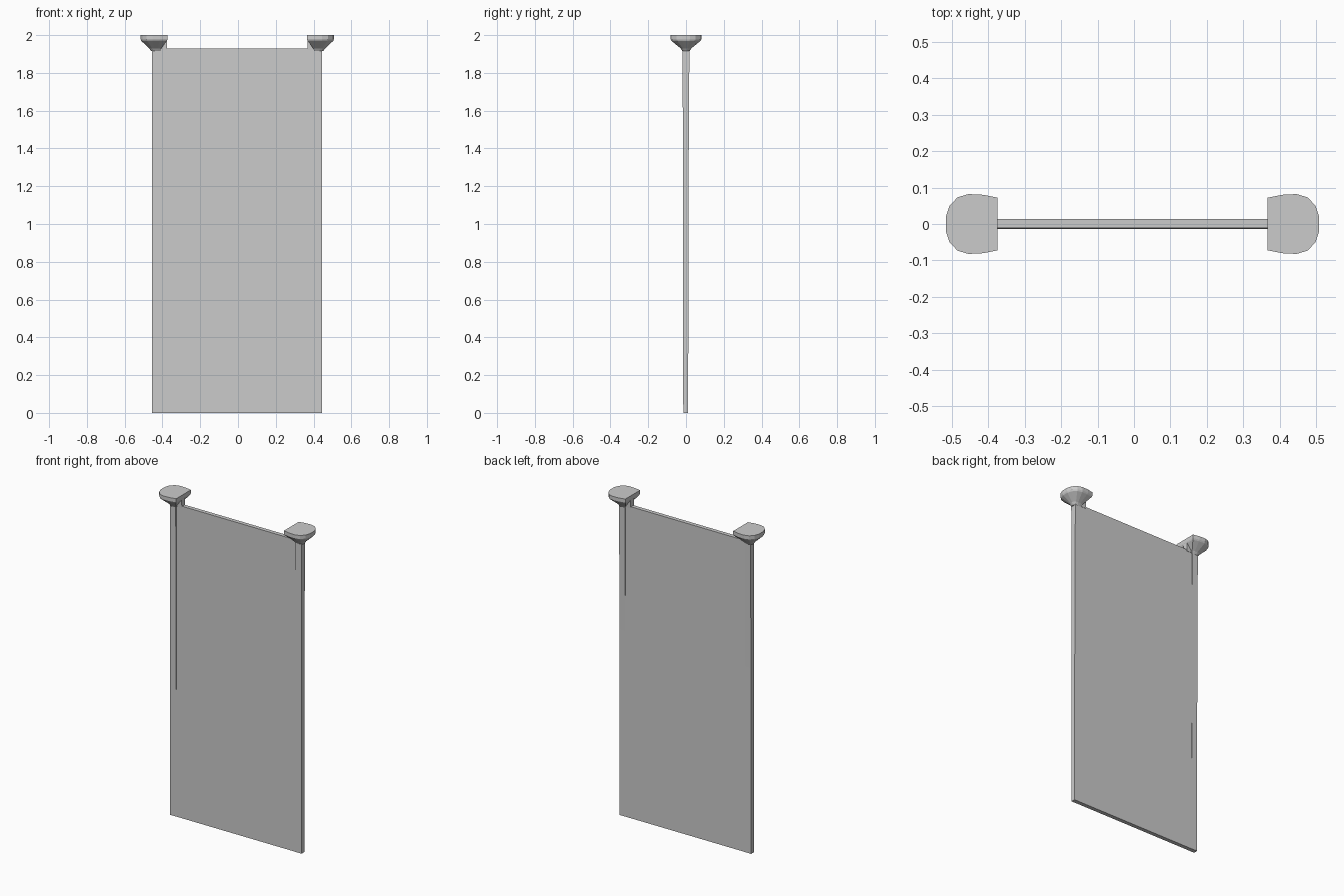
import bpy, bmesh

if "Cube" in bpy.data.objects:
    bpy.data.objects.remove(bpy.data.objects["Cube"])

CX = -0.004  # mirror line between the two posts


def loft(name, rings):
    """Closed solid through rings of equal point count."""
    bm = bmesh.new()
    loops = [[bm.verts.new(p) for p in ring] for ring in rings]
    n = len(loops[0])
    for a, b in zip(loops, loops[1:]):
        for i in range(n):
            j = (i + 1) % n
            bm.faces.new((a[i], a[j], b[j], b[i]))
    bm.faces.new(loops[0][::-1])
    bm.faces.new(loops[-1])
    bmesh.ops.recalc_face_normals(bm, faces=bm.faces)
    me = bpy.data.meshes.new(name)
    bm.to_mesh(me)
    bm.free()
    ob = bpy.data.objects.new(name, me)
    bpy.context.collection.objects.link(ob)
    return ob


def rect(x0, x1, y0, y1, z):
    return [(x0, y0, z), (x1, y0, z), (x1, y1, z), (x0, y1, z)]


# Thin main panel, leaning very slightly
loft("panel", [rect(-0.45, 0.44, -0.014, 0.011, 0.0),
               rect(-0.45, 0.44, -0.011, 0.014, 1.93)])

# D-shaped cap outline: flat inner edge, rounded outer edge (u = outward)
half = [(-0.07, 0.072), (-0.03, 0.08), (0.01, 0.082), (0.04, 0.073),
        (0.062, 0.05), (0.072, 0.02)]
outline = half + [(u, -v) for u, v in reversed(half)]


def cap_ring(side, z, su, sv, shift=0.0):
    return [(CX + side * (0.4395 + shift + u * su), v * sv, z)
            for u, v in outline]


for side, label in ((-1, "left"), (1, "right")):
    # Slim edge post, a touch thicker towards the top
    xs = sorted((CX + side * 0.410, CX + side * 0.450))
    loft(label + "_post", [rect(*xs, -0.0145, 0.0115, 0.0),
                           rect(*xs, -0.016, 0.013, 1.15),
                           rect(*xs, -0.018, 0.018, 1.925)])
    # Flared cap with a shallow rim
    loft(label + "_cap", [cap_ring(side, 1.915, 0.33, 0.23, -0.008),
                          cap_ring(side, 1.930, 0.45, 0.35, -0.006),
                          cap_ring(side, 1.970, 0.96, 0.94),
                          cap_ring(side, 1.978, 1.0, 1.0),
                          cap_ring(side, 2.0, 1.0, 1.0)])
    # Small bracket filling the corner between post, cap and panel
    xs = sorted((CX + side * 0.371, CX + side * 0.415))
    loft(label + "_bracket", [rect(*xs, -0.014, 0.016, 1.92),
                              rect(*xs, -0.016, 0.018, 1.975)])
